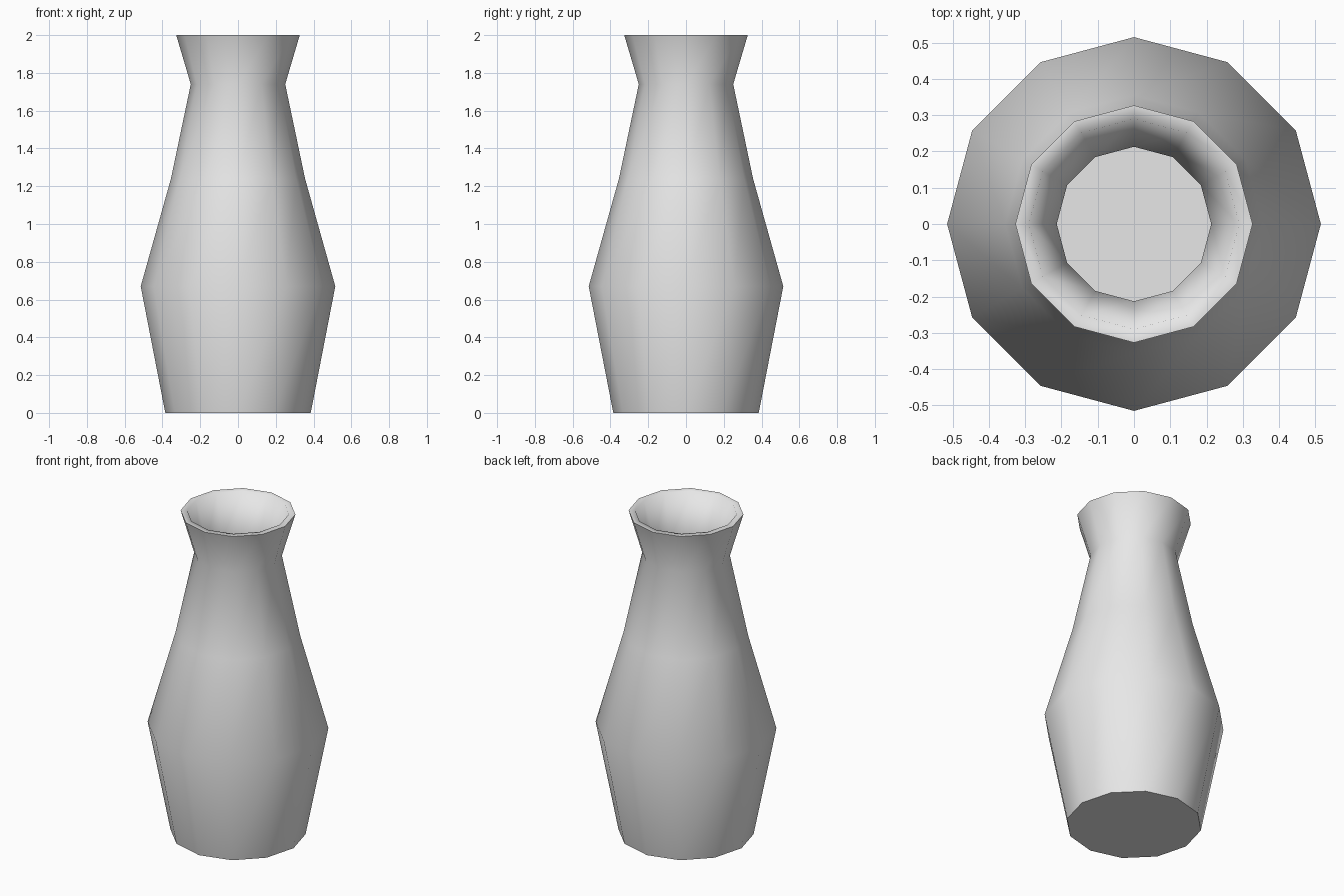
import bpy, bmesh, math
from mathutils import Vector

cube = bpy.data.objects.get("Cube")
if cube:
    bpy.data.objects.remove(cube, do_unlink=True)

# Plain light grey clay
clay = bpy.data.materials.new("light_grey")
clay.use_nodes = True
GREY = (0.8, 0.8, 0.8, 1)
clay.diffuse_color = GREY
clay.node_tree.nodes["Principled BSDF"].inputs["Base Color"].default_value = GREY

# Radius and height: underside, outer wall, rim, inner wall, inner floor
SIDES = 12
outer = [(0, 0), (0.385, 0), (0.515, 0.67), (0.355, 1.24), (0.25, 1.74), (0.327, 2)]
inner = [(0.29, 2), (0.213, 1.74), (0.318, 1.24), (0.477, 0.67), (0.353, 0.04), (0, 0.04)]

# Lathe the profile into a closed, hollow vase
bm = bmesh.new()
verts = [bm.verts.new(Vector((r, 0, z))) for r, z in outer + inner]
edges = [bm.edges.new(pair) for pair in zip(verts, verts[1:])]
bmesh.ops.spin(bm, geom=verts + edges, cent=(0, 0, 0), axis=(0, 0, 1),
               angle=math.tau, steps=SIDES, use_merge=False)
bmesh.ops.remove_doubles(bm, verts=bm.verts, dist=0.0005)
bmesh.ops.recalc_face_normals(bm, faces=bm.faces)

mesh = bpy.data.meshes.new("vase")
bm.to_mesh(mesh)
bm.free()
mesh.materials.append(clay)
vase = bpy.data.objects.new("vase", mesh)
bpy.context.collection.objects.link(vase)

# Smooth walls, crisp foot and outer rim
bpy.ops.object.select_all(action='DESELECT')
vase.select_set(True)
bpy.context.view_layer.objects.active = vase
bpy.ops.object.shade_smooth_by_angle(angle=math.radians(76))
